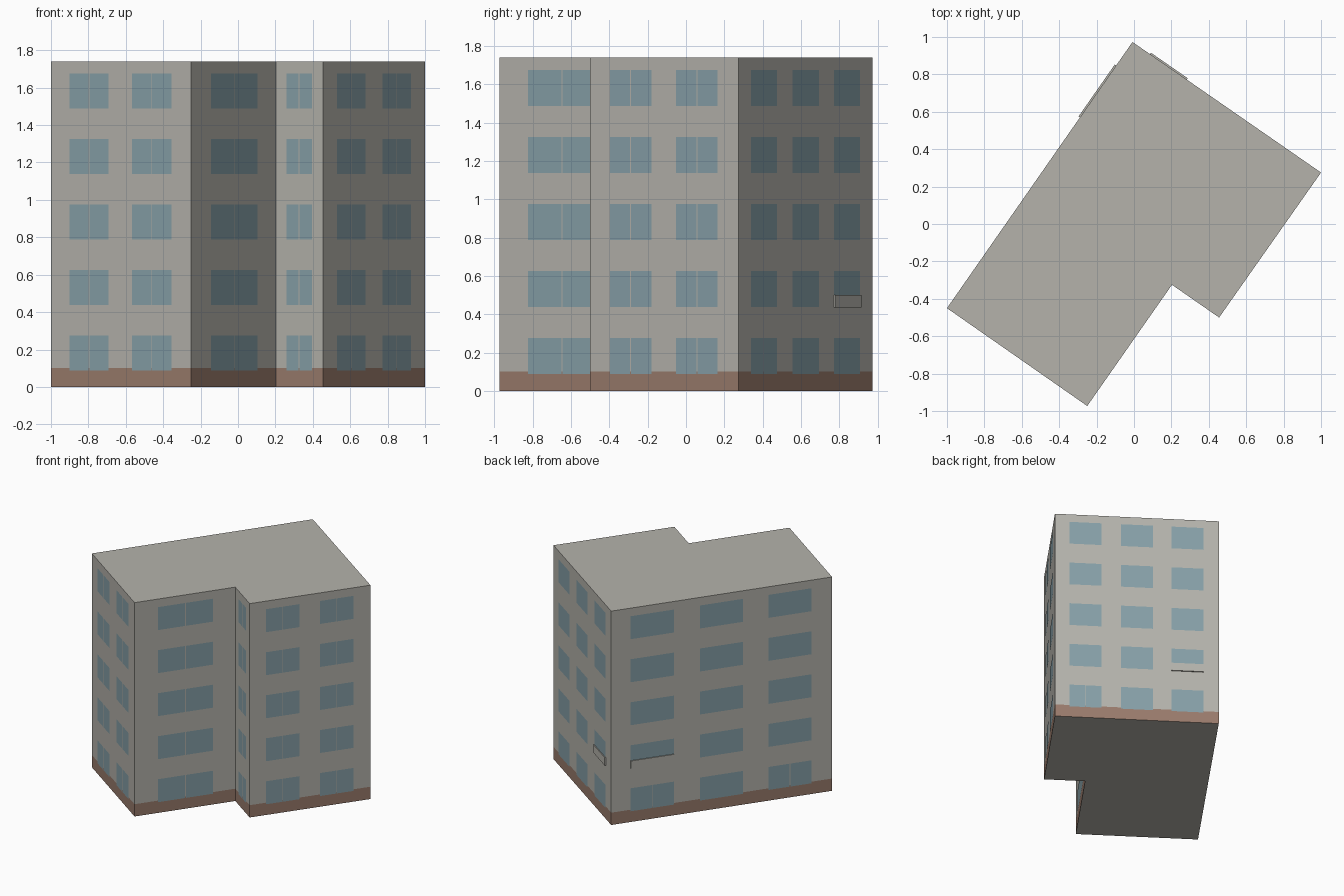
import bpy, bmesh
from mathutils import Vector

cube = bpy.data.objects.get("Cube")
if cube:
    bpy.data.objects.remove(cube)


def material(name, colour):
    m = bpy.data.materials.new(name)
    m.use_nodes = True
    m.diffuse_color = (*colour, 1)
    m.node_tree.nodes["Principled BSDF"].inputs["Base Color"].default_value = (*colour, 1)
    return m


WALL = material("wall_grey", (0.46, 0.45, 0.41))
BASE = material("base_brown", (0.32, 0.20, 0.15))
GLASS = material("window_blue", (0.24, 0.35, 0.39))

HEIGHT, BAND = 1.74, 0.10
FLOORS, STEP, SILL, WIN_H = 5, 0.35, 0.088, 0.187
GAP = 0.006

# Outline, anticlockwise seen from above
A, B, C, D, E, F = [Vector((x, y, 0)) for x, y in (
    (-1, -0.45), (-0.25, -0.973), (0.203, -0.325),
    (0.455, -0.5), (1, 0.275), (-0.008, 0.973))]
UP = Vector((0, 0, 1))


def finish(bm, name, *mats):
    mesh = bpy.data.meshes.new(name)
    bm.to_mesh(mesh)
    bm.free()
    for m in mats:
        mesh.materials.append(m)
    obj = bpy.data.objects.new(name, mesh)
    bpy.context.collection.objects.link(obj)
    return obj


def wall_frame(p, q):
    along = q - p
    return along, along.cross(UP).normalized()


# Building block with a coloured base band
bm = bmesh.new()
floor = bm.faces.new([bm.verts.new(p) for p in (A, B, C, D, E, F)])
top = bmesh.ops.extrude_face_region(bm, geom=[floor])["geom"]
bmesh.ops.translate(bm, vec=UP * HEIGHT, verts=[v for v in top if isinstance(v, bmesh.types.BMVert)])
bmesh.ops.bisect_plane(bm, geom=bm.verts[:] + bm.edges[:] + bm.faces[:],
                       plane_co=UP * BAND, plane_no=UP)
bmesh.ops.recalc_face_normals(bm, faces=bm.faces)
for f in bm.faces:
    low = f.calc_center_median().z < BAND
    f.material_index = 1 if low and abs(f.normal.z) < 0.5 else 0
finish(bm, "building_block", WALL, BASE)


# Windows: each wall has spans along it, and a test for which are split in two
def windows(name, p, q, spans, is_split):
    along, out = wall_frame(p, q)
    gap = GAP / along.length / 2
    bm = bmesh.new()
    for floor in range(FLOORS):
        z = SILL + floor * STEP
        for col, (s, e) in enumerate(spans):
            mid = (s + e) / 2
            split = is_split(floor, col)
            panes = [(s, mid - gap), (mid + gap, e)] if split else [(s, e)]
            for a, b in panes:
                corners = [(a, z), (b, z), (b, z + WIN_H), (a, z + WIN_H)]
                bm.faces.new([bm.verts.new(p + along * t + UP * h + out * 0.002)
                              for t, h in corners])
    finish(bm, name, GLASS)


def every(floor, col):
    return True


PAIR = [(0.133, 0.413), (0.58, 0.86)]
TRIPLE = [(0.088, 0.283), (0.402, 0.597), (0.712, 0.907)]
windows("front_windows", A, B, PAIR, every)
windows("recess_windows", B, C, [(0.23, 0.78)], every)
windows("return_windows", C, D, [(0.225, 0.765)], every)
windows("side_windows", D, E, PAIR, every)
windows("back_windows", E, F, TRIPLE, lambda fl, c: fl == 0 and c == 0)
windows("long_side_windows", F, A, TRIPLE, lambda fl, c: fl == 0 and c != 1)


# Low parapet panels over two second-floor windows
def panel(name, p, q, span):
    along, out = wall_frame(p, q)
    bm = bmesh.new()
    s, e = span
    z0, z1 = SILL + STEP - 0.003, 0.50
    face = bm.faces.new([bm.verts.new(p + along * t + UP * h)
                         for t, h in ((s, z0), (e, z0), (e, z1), (s, z1))])
    ext = bmesh.ops.extrude_face_region(bm, geom=[face])["geom"]
    bmesh.ops.translate(bm, vec=out * 0.009, verts=[v for v in ext if isinstance(v, bmesh.types.BMVert)])
    bmesh.ops.recalc_face_normals(bm, faces=bm.faces)
    finish(bm, name, WALL)


panel("back_parapet", E, F, TRIPLE[2])
panel("long_side_parapet", F, A, TRIPLE[0])
